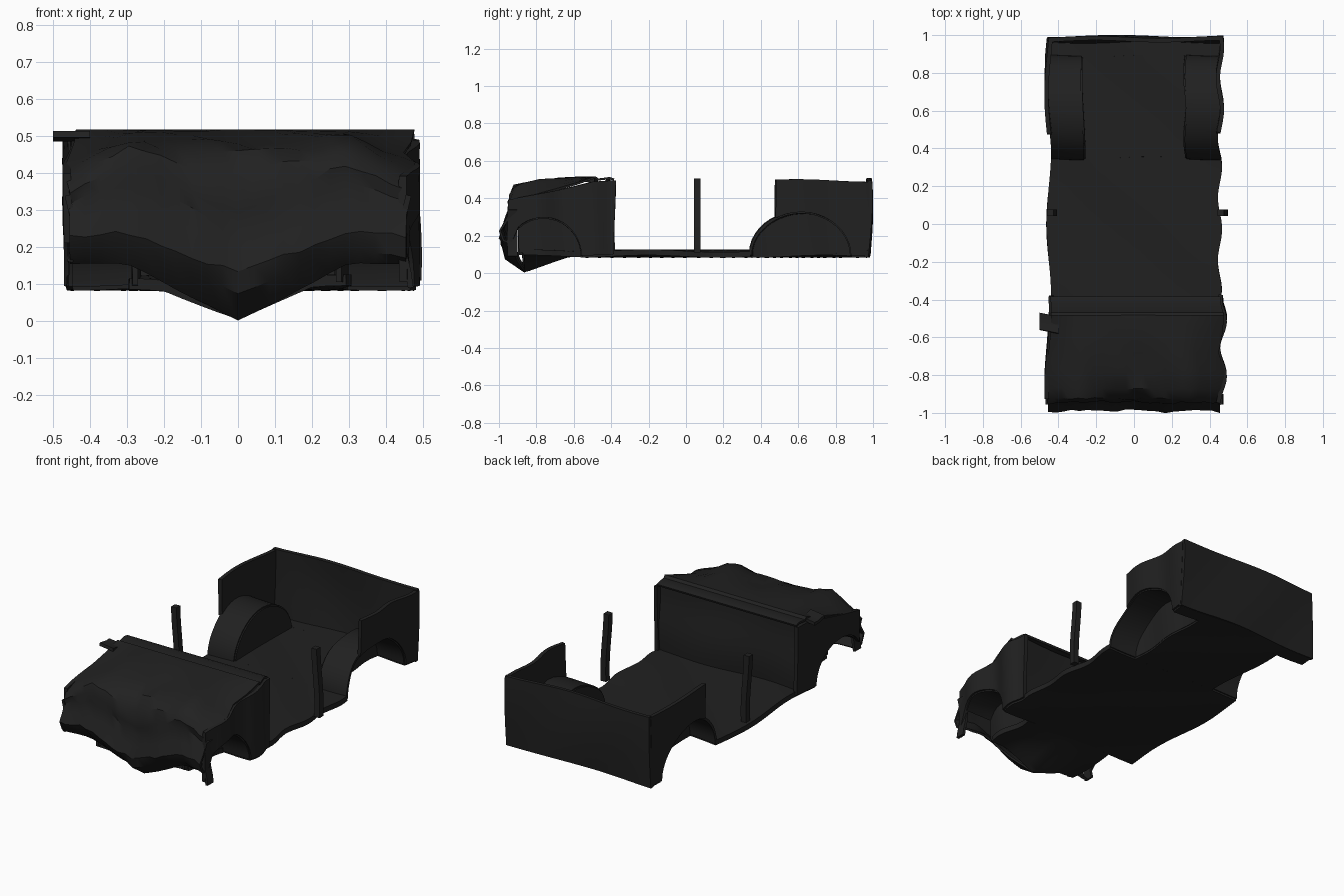
import bpy, math, random

random.seed(4)
cube = bpy.data.objects.get("Cube")
if cube:
    bpy.data.objects.remove(cube, do_unlink=True)

# One charred metal colour
char = bpy.data.materials.new("charred_metal")
char.use_nodes = True
COLOR = (0.015, 0.015, 0.015, 1)
char.diffuse_color = COLOR
char.node_tree.nodes["Principled BSDF"].inputs["Base Color"].default_value = COLOR

FLOOR, TOP = 0.1, 0.495
REAR = (0.62, 0.27, 0.22)     # wheel arch: centre y, radius, height
FRONT = (-0.75, 0.2, 0.2)


def ramp(value, start, end):
    return min(1, max(0, (value - start) / (end - start)))


def warp(x, y, z):
    """Gentle dents shared by all panels, so that they still meet."""
    side = max(-1, min(1, x / 0.45))
    lean = 2 * (z - 0.3)
    if side > 0:
        crushed = ramp(y, -0.35, -0.45)
        dent = (0.011 * math.cos(19 * (y - 0.95) + lean) * (1 - crushed)
                + (0.008 + 0.018 * math.cos(21 * (y + 0.5) + lean)) * crushed)
    else:
        dent = 0.013 * math.cos(8 * (y + 0.05) + lean) - 0.004
    return (x + side * dent,
            y + 0.006 * math.sin(9 * x + 7 * z),
            z + 0.007 * math.sin(7 * x + 8 * y))


def spread(a, b, n):
    return [a + (b - a) * i / n for i in range(n + 1)]


def sheet(name, us, vs, point, thick=0.02, bend=True):
    """Bent sheet metal over a grid of parameters."""
    verts = [point(u, v) for u in us for v in vs]
    if bend:
        verts = [warp(*p) for p in verts]
    n = len(vs)
    faces = [(i * n + j, (i + 1) * n + j, (i + 1) * n + j + 1, i * n + j + 1)
             for i in range(len(us) - 1) for j in range(n - 1)]
    mesh = bpy.data.meshes.new(name)
    mesh.from_pydata(verts, [], faces)
    mesh.materials.append(char)
    ob = bpy.data.objects.new(name, mesh)
    bpy.context.collection.objects.link(ob)
    bpy.ops.object.select_all(action='DESELECT')
    ob.select_set(True)
    bpy.context.view_layer.objects.active = ob
    solid = ob.modifiers.new("thickness", 'SOLIDIFY')
    solid.thickness = thick
    solid.offset = 0
    bpy.ops.object.modifier_apply(modifier=solid.name)
    bpy.ops.object.shade_smooth_by_angle(angle=math.radians(35))


def arch_z(y, arch):
    c, r, h = arch
    t = 1 - ((y - c) / r) ** 2
    return FLOOR + h * math.sqrt(t) if t > 0 else FLOOR


def arch_ys(arch):
    """Stations along an arch; the front one is crushed off at the nose."""
    c, r, _ = arch
    ys = [c - r * math.cos(math.pi * i / 20) for i in range(21)]
    return [y for y in ys if y > -0.91]


def panel_top(y):
    """The front fenders sag towards the nose."""
    return TOP - 0.11 * ramp(y, -0.5, -0.95)


# Floor pan, narrowed between the wheel wells and bent down at the nose
def floor_strip(name, y0, y1, half):
    steps = max(2, round((y1 - y0) / 0.03))
    sheet(name, spread(y0, y1, steps), spread(-half, half, 12),
          lambda y, x: (x, y, 0.104 - 0.08 * ramp(y, -0.6, -0.86)
                        * max(0, 1 - abs(x) / 0.2)), 0.03)


floor_strip("front_floor", -0.87, -0.55, 0.29)
floor_strip("middle_floor", -0.55, 0.35, 0.455)
floor_strip("rear_axle_floor", 0.35, 0.89, 0.28)
floor_strip("tail_floor", 0.89, 0.975, 0.455)

# Side panels and open wheel wells
unit = spread(0, 1, 8)
for s, side, nose_y, tip_z in ((-1, "right", -0.92, 0.16), (1, "left", -0.95, 0.09)):
    for end, arch, y0, y1 in (("rear", REAR, 0.48, 0.975),
                              ("front", FRONT, nose_y, -0.38)):
        ys = sorted(set([y for y in arch_ys(arch) if y0 < y < y1]
                        + [y0, y1] + spread(y1 - 0.15, y1, 5)))
        sheet(f"{end}_{side}_panel", ys, unit,
              lambda y, t: (s * 0.455, y,
                            arch_z(y, arch) + t * (panel_top(y) - arch_z(y, arch))), 0.022)
        sheet(f"{end}_{side}_wheel_well", arch_ys(arch), spread(0.275, 0.455, 5),
              lambda y, x: (s * x, y, arch_z(y, arch)), 0.015)
        sheet(f"{end}_{side}_well_wall", arch_ys(arch), unit,
              lambda y, t: (s * 0.275, y, FLOOR + t * (arch_z(y, arch) - FLOOR)), 0.015)

    # Bent door pillar
    sheet(f"{side}_door_pillar", spread(0.11, 0.505, 10), [0.042, 0.078],
          lambda z, y: (s * 0.452 + 0.018 + 0.01 * math.sin(9 * z), y, z),
          0.034, False)

    # Crushed fender tip
    sheet(f"{side}_fender_tip", spread(tip_z, 0.34, 6), spread(-0.955, -0.9, 3),
          lambda z, y: (s * (0.455 + 0.012 * math.sin(20 * z)), y, z), 0.015, False)

# Tail wall and firewall
sheet("tail_wall", spread(-0.465, 0.465, 16), unit,
      lambda x, t: (x, 0.97 + 0.014 * math.sin(math.pi * t * 0.8),
                    0.09 + t * (TOP + 0.006 - 0.09)), 0.022)
sheet("firewall", spread(-0.455, 0.455, 16), unit,
      lambda x, t: (x, -0.41 + 0.01 * math.sin(5 * t), FLOOR + t * (TOP - FLOOR)), 0.02)

# Crumpled bonnet and nose: rows of y, z, depth of the central fold, corner drop
ROWS = [(-0.385, 0.5, 0, 0), (-0.41, 0.508, 0, 0), (-0.47, 0.5, 0, 0),
        (-0.485, 0.512, 0, 0), (-0.58, 0.51, 0, 0.03), (-0.68, 0.505, 0.015, 0.055),
        (-0.78, 0.495, 0.025, 0.075), (-0.87, 0.485, 0.04, 0.09),
        (-0.92, 0.465, 0.08, 0.09), (-0.935, 0.43, 0.14, 0.08),
        (-0.93, 0.38, 0.13, 0.06), (-0.955, 0.31, 0.12, 0.04),
        (-0.98, 0.24, 0.11, 0.01), (-0.96, 0.2, 0.12, 0.02),
        (-0.925, 0.16, 0.155, 0)]
COLS = spread(-0.455, 0.455, 22)
LAST = len(ROWS) - 1
jitter = {(i, x): random.uniform(-1, 1) for i in range(len(ROWS)) for x in COLS}


def nose(i, x):
    y, z, fold, drop = ROWS[i]
    valley = max(0, 1 - abs(x) / 0.3)
    corner = ramp(abs(x), 0.28, 0.455)
    amount = ramp(y, -0.5, -0.9)
    j = jitter[i, x] * amount
    z -= fold * valley + drop * corner
    if i > 8:
        y -= 0.012 * math.exp(-((x - 0.15) / 0.1) ** 2) + 0.01 * corner
    if i == LAST:
        y += 0.065 * valley
        j *= 0.3
    if i < 9:
        z += 0.01 * amount * (1 - corner) * math.sin(17 * x + 20 * y)
        x = warp(x, y, z)[0]
    return x, y + 0.006 * j, z + 0.006 * j


sheet("crumpled_nose", range(len(ROWS)), COLS, nose, 0.012, False)

# Torn bonnet corner beside the windscreen base
sheet("torn_corner", spread(-0.5, -0.4, 3), spread(-0.58, -0.49, 3),
      lambda x, y: (x, y - 0.2 * (x + 0.4), 0.5 + 0.006 * math.sin(40 * y)), 0.018, False)
